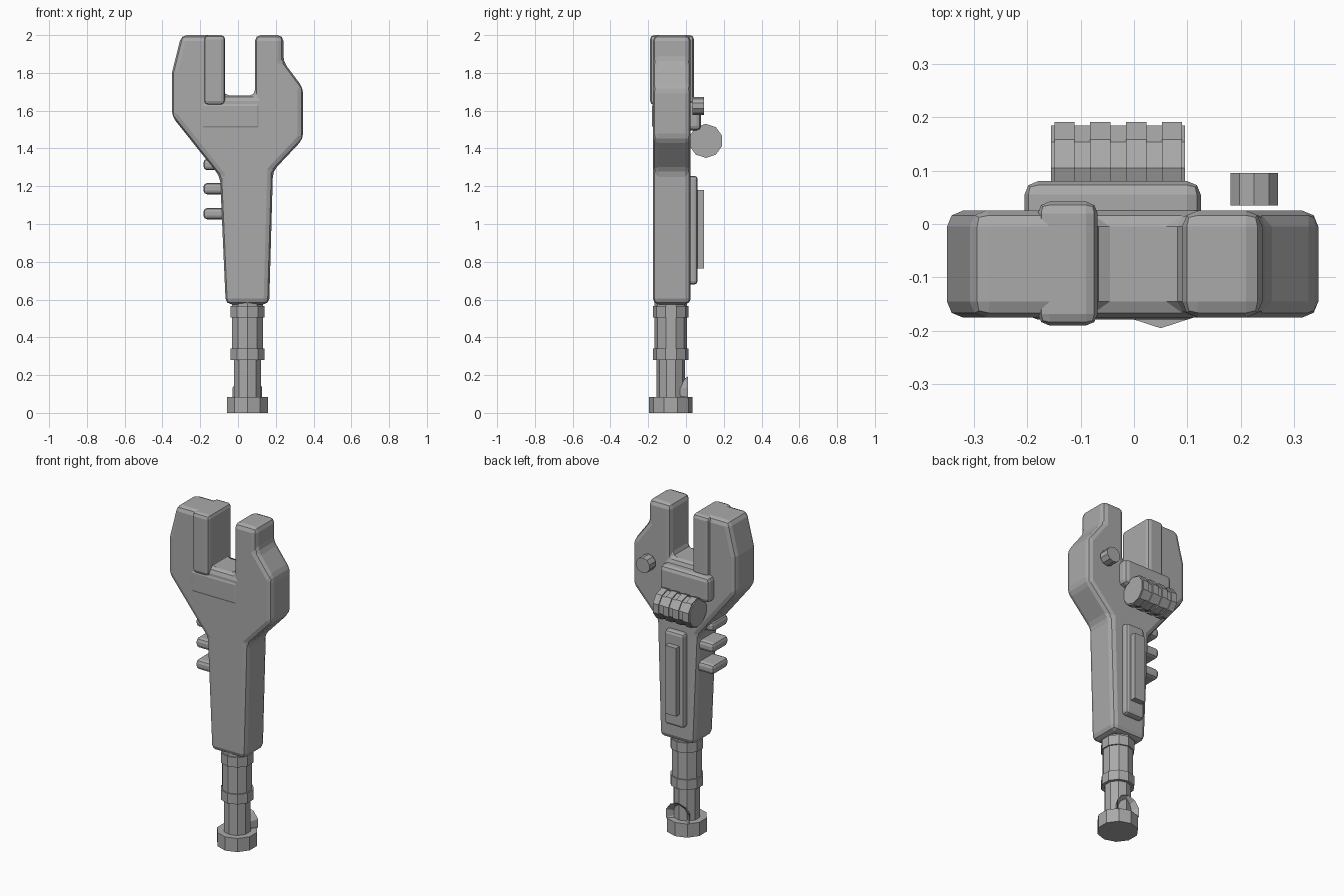
import bpy, bmesh, math
from mathutils import Matrix, Vector

cube = bpy.data.objects.get("Cube")
if cube:
    bpy.data.objects.remove(cube, do_unlink=True)

# Single steel colour
steel = bpy.data.materials.new("steel_grey")
steel.use_nodes = True
GREY = (0.4, 0.4, 0.4, 1)
steel.diffuse_color = GREY
steel.node_tree.nodes["Principled BSDF"].inputs["Base Color"].default_value = GREY


def finish(name, bm, bevel=0, segments=2):
    bmesh.ops.recalc_face_normals(bm, faces=bm.faces)
    mesh = bpy.data.meshes.new(name)
    bm.to_mesh(mesh)
    bm.free()
    mesh.materials.append(steel)
    ob = bpy.data.objects.new(name, mesh)
    bpy.context.collection.objects.link(ob)
    if bevel:
        mod = ob.modifiers.new("soft_edges", "BEVEL")
        mod.width, mod.segments = bevel, segments
        mod.limit_method = "ANGLE"
        mod.angle_limit = math.radians(25)
    return ob


def box(name, low, high, bevel=0, segments=2):
    low, high = Vector(low), Vector(high)
    bm = bmesh.new()
    bmesh.ops.create_cube(bm, size=1)
    bmesh.ops.scale(bm, vec=high - low, verts=bm.verts)
    bmesh.ops.translate(bm, vec=(low + high) / 2, verts=bm.verts)
    return finish(name, bm, bevel, segments)


def cylinder(name, center, axis, r1, r2, depth, hole=0):
    bm = bmesh.new()
    bmesh.ops.create_cone(bm, cap_ends=True, segments=10,
                          radius1=r1, radius2=r2, depth=depth)
    if hole:
        # Sink a round socket into the wide end
        cap = max(bm.faces, key=lambda f: f.normal.z)
        bmesh.ops.inset_region(bm, faces=[cap], thickness=r2 - hole)
        bmesh.ops.translate(bm, vec=(0, 0, -depth * 0.8), verts=cap.verts)
    turn = {"x": Matrix.Rotation(math.pi / 2, 4, "Y"),
            "y": Matrix.Rotation(-math.pi / 2, 4, "X"),
            "z": Matrix.Identity(4)}[axis]
    bm.transform(Matrix.Translation(center) @ turn)
    if axis == "x":
        # Point a corner straight up
        bm.transform(Matrix.Translation(center) @ Matrix.Rotation(math.pi / 2, 4, "X")
                     @ Matrix.Translation(-Vector(center)))
    return finish(name, bm)


# Wrench body: outline pushed through its depth
outline = [(-.30, 2), (-.075, 2), (-.075, 1.68), (.09, 1.68), (.09, 2),
           (.24, 2), (.24, 1.86), (.345, 1.72), (.345, 1.45), (.185, 1.28),
           (.165, .575), (-.065, .575), (-.095, 1.25), (-.35, 1.57), (-.35, 1.8)]
bm = bmesh.new()
face = bm.faces.new([bm.verts.new((x, -.175, z)) for x, z in outline])
side = bmesh.ops.extrude_face_region(bm, geom=[face])["geom"]
bmesh.ops.translate(bm, vec=(0, .2, 0),
                    verts=[v for v in side if isinstance(v, bmesh.types.BMVert)])
finish("wrench_body", bm, .03)

# Jaw insert and sliding block
box("jaw_plate", (-.18, -.19, 1.63), (-.068, .042, 2), .022)
box("sliding_block", (-.205, -.179, 1.495), (.125, .08, 1.65), .025)

# Adjusting screw with four raised rings
cylinder("screw_core", (-.03, .105, 1.44), "x", .083, .083, .25)
for i in range(4):
    cylinder(f"screw_ring_{i + 1}", (-.13 + i * .067, .105, 1.44), "x", .09, .09, .038)

# Pivot pin
cylinder("pivot_pin", (.225, .065, 1.625), "y", .047, .047, .06)

# Raised panel on the back of the handle
box("handle_panel", (-.025, 0, .68), (.105, .062, 1.255), .018)
box("handle_strip", (.0, .05, .765), (.075, .096, 1.18))

# Grip ribs on the side
for i, z in enumerate((1.055, 1.187, 1.315)):
    box(f"grip_rib_{i + 1}", (-.183, -.15, z - .03), (-.04, 0, z + .03), .02)

# Shaft, collars and foot, stacked from the ground
stack = [("foot", 0, .083, .115), ("lower_shaft", .07, .3, .076),
         ("lower_collar", .28, .34, .094), ("upper_shaft", .33, .6, .086),
         ("upper_collar", .505, .565, .094)]
for name, low, high, r in stack:
    cylinder(name, (.05, -.08, (low + high) / 2), "z", r, r, high - low)

# Hanging lug with a socket
cylinder("hanging_lug", (.05, -.02, .11), "y", .045, .082, .06, .03)
